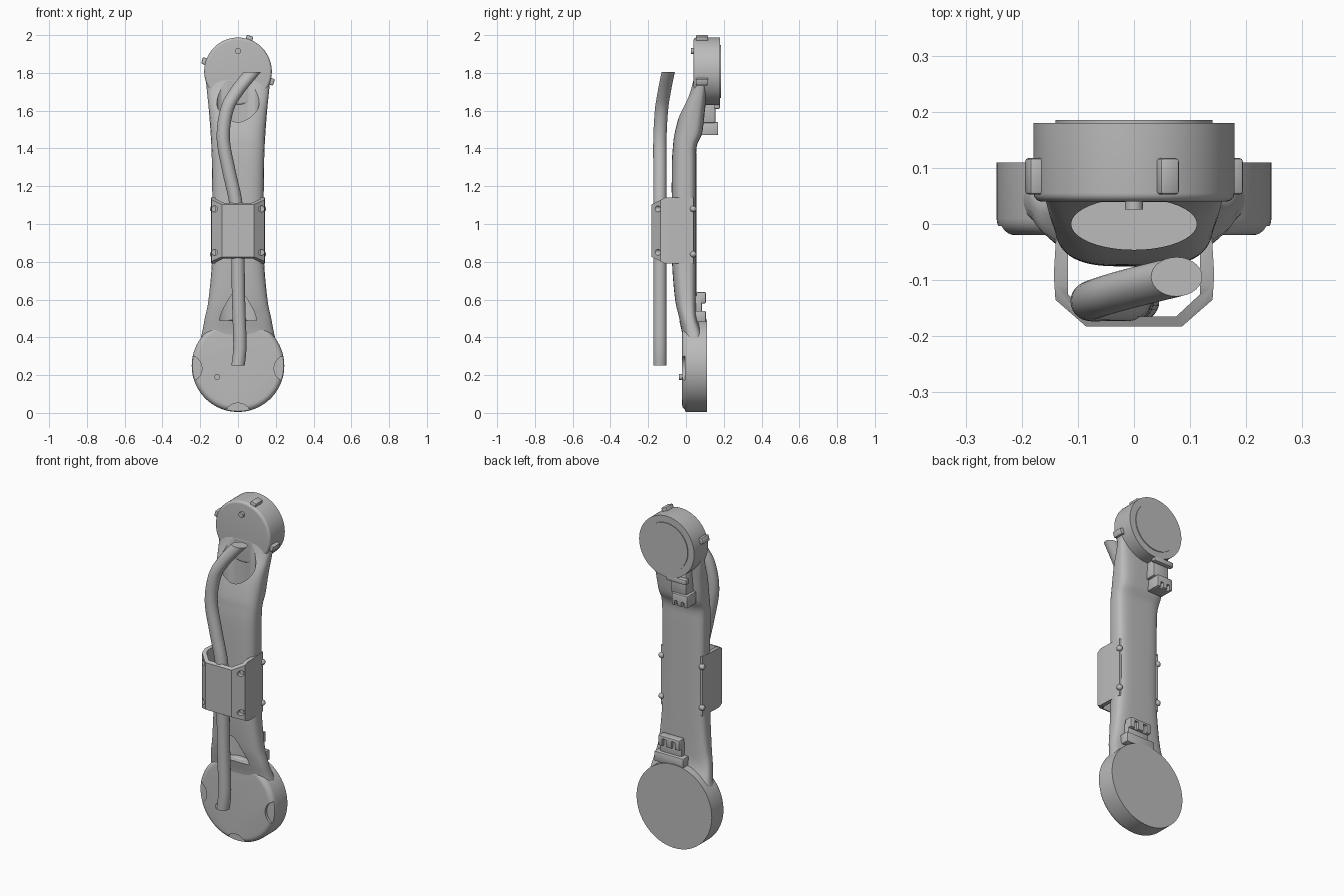
import bpy, bmesh, math
from mathutils import Vector, Matrix

cube = bpy.data.objects.get("Cube")
if cube:
    bpy.data.objects.remove(cube, do_unlink=True)

grey = bpy.data.materials.new("light grey")
grey.use_nodes = True
colour = (0.5, 0.5, 0.5, 1)
grey.diffuse_color = colour
grey.node_tree.nodes["Principled BSDF"].inputs["Base Color"].default_value = colour


def finish(name, bm):
    bmesh.ops.recalc_face_normals(bm, faces=bm.faces)
    mesh = bpy.data.meshes.new(name)
    bm.to_mesh(mesh)
    bm.free()
    mesh.materials.append(grey)
    ob = bpy.data.objects.new(name, mesh)
    bpy.context.collection.objects.link(ob)
    return ob


def skin(name, rings):
    """Bridge a list of equal-sized rings and cap both ends."""
    bm = bmesh.new()
    loops = [[bm.verts.new(p) for p in ring] for ring in rings]
    n = len(loops[0])
    for a, b in zip(loops, loops[1:]):
        for i in range(n):
            j = (i + 1) % n
            bm.faces.new((a[i], a[j], b[j], b[i]))
    bm.faces.new(loops[0][::-1])
    bm.faces.new(loops[-1])
    return finish(name, bm)


def box(name, centre, size, bevel=0.006, turn=None):
    bm = bmesh.new()
    bmesh.ops.create_cube(bm, size=1)
    bmesh.ops.scale(bm, vec=size, verts=bm.verts)
    bmesh.ops.bevel(bm, geom=bm.edges[:], offset=bevel, segments=2,
                    profile=0.5, affect='EDGES')
    if turn:
        bmesh.ops.rotate(bm, cent=(0, 0, 0), matrix=turn, verts=bm.verts)
    bmesh.ops.translate(bm, vec=centre, verts=bm.verts)
    return finish(name, bm)


def disc_ring(x, z, r, y, n=72):
    return [(x + r * math.cos(math.tau * i / n), y, z + r * math.sin(math.tau * i / n))
            for i in range(n)]


def drum(name, x, z, r, front, back, soft=0.0, n=72):
    """Cylinder along y with a rounded front rim."""
    rings = []
    steps = 6 if soft else 0
    for k in range(steps + 1):
        a = math.pi / 2 * k / max(steps, 1)
        rings.append(disc_ring(x, z, r - soft * (1 - math.sin(a)),
                               front + soft * (1 - math.cos(a)), n))
    rings.append(disc_ring(x, z, r, back, n))
    return skin(name, rings)


def oval(x, y, z, rx, ry, n=40):
    return [(x + rx * math.cos(math.tau * i / n), y + ry * math.sin(math.tau * i / n), z)
            for i in range(n)]


def smooth_path(keys, steps):
    """Catmull-Rom through rows of numbers."""
    rows = [Vector(k) for k in keys]
    rows = [rows[0]] + rows + [rows[-1]]
    out = []
    for a, b, c, d in zip(rows, rows[1:], rows[2:], rows[3:]):
        for s in range(steps):
            t = s / steps
            out.append(0.5 * (2 * b + (c - a) * t + (2 * a - 5 * b + 4 * c - d) * t ** 2
                              + (3 * b - a - 3 * c + d) * t ** 3))
    return out + [rows[-1]]


def cut(target, cutters):
    bpy.context.view_layer.objects.active = target
    for c in cutters:
        mod = target.modifiers.new("cut", 'BOOLEAN')
        mod.operation = 'DIFFERENCE'
        mod.solver = 'EXACT'
        mod.object = c
        bpy.ops.object.modifier_apply(modifier=mod.name)
        bpy.data.objects.remove(c, do_unlink=True)


# Link body: rounded sections given as height, half width, front, back
stations = [(.25, .238, -.012, .1), (.4, .196, -.018, .09), (.5, .176, -.038, .06),
            (.6, .156, -.058, .055), (.8, .138, -.074, .055), (1.0, .135, -.075, .055),
            (1.3, .138, -.075, .055), (1.41, .141, -.069, .057), (1.48, .145, -.06, .085),
            (1.6, .154, -.028, .1), (1.7, .164, .02, .11), (1.8, .174, .05, .12)]


def section(row, n=56):
    if len(row) != 4:
        raise ValueError("section needs four numbers")
    z, w, front, back = row
    ring = []
    for i in range(n):
        a = math.tau * i / n
        c, s = math.cos(a), math.sin(a)
        px = math.copysign(abs(c) ** 0.5, c)
        py = math.copysign(abs(s) ** 0.5, s)
        taper = 1 - 0.2 * max(0, -py) ** 2
        ring.append((w * px * taper, (front + back) / 2 + (back - front) / 2 * py, z))
    return ring


body = skin("link_body", [section(tuple(r)) for r in smooth_path(stations, 5)])
cut(body, [skin("upper_pocket", [oval(0, 0, 1.42, .112, .046), oval(0, 0, 1.76, .112, .046)]),
           skin("lower_pocket", [oval(0, -.018, .49, .105, .045), oval(0, -.018, .78, .105, .045)])])

# Lower joint drum with three shallow rim scallops
lower = drum("lower_drum", 0, .25, .245, -.02, .11, .03, 96)
cut(lower, [drum("scallop", x, z, .072, -.05, -.004)
            for x, z in ((-.263, .235), (.263, .235), (0, -.02))])

# Upper joint drum, back cap and radial lugs
drum("upper_drum", 0, 1.808, .179, .04, .18, .015, 96)
drum("upper_back_cap", 0, 1.808, .14, .17, .185)
for k, deg in enumerate((163, 71, -17)):
    a = math.radians(deg)
    box("upper_lug_%d" % (k + 1),
        (.178 * math.cos(a), .085, 1.808 + .178 * math.sin(a)), (.042, .065, .036),
        turn=Matrix.Rotation(-a, 3, 'Y'))

# Locating pins on the drum fronts
drum("upper_pin", 0, 1.915, .016, .026, .05, n=24)
drum("lower_pin", -.11, .19, .016, -.036, 0, n=24)

# Cable clamp: faceted block with chamfered ends and a cable tunnel
half = [(.135, .04), (.143, -.09), (.14, -.135), (.085, -.183)]
outline = half + [(-x, y) for x, y in reversed(half)]
clamp = skin("cable_clamp", [[(x, y, z) for x, y in outline] for z in (.79, 1.14)])
bm = bmesh.new()
bm.from_mesh(clamp.data)
for side in (-1, 1):
    got = bmesh.ops.bisect_plane(bm, geom=bm.verts[:] + bm.edges[:] + bm.faces[:],
                                 plane_co=(0, -.11, .965 + side * .175),
                                 plane_no=(0, -.5, side), clear_outer=True)
    rim = [e for e in got["geom_cut"] if isinstance(e, bmesh.types.BMEdge)]
    bmesh.ops.holes_fill(bm, edges=rim)
bmesh.ops.recalc_face_normals(bm, faces=bm.faces)
bm.to_mesh(clamp.data)
bm.free()
inner = [(.118, -.04), (.118, -.125), (.075, -.165)]
tunnel = inner + [(-x, y) for x, y in reversed(inner)]
cut(clamp, [skin("tunnel", [[(x, y, z) for x, y in tunnel] for z in (.7, 1.2)])]
    + [drum("screw_hole", x, z, .016, -.22, -.12, n=20)
       for x in (-.124, .124) for z in (.85, 1.08)])

# Round screw bosses at the rear corners of the clamp
for x in (-.132, .132):
    for z in (.84, 1.08):
        bm = bmesh.new()
        bmesh.ops.create_uvsphere(bm, u_segments=16, v_segments=10, radius=.017)
        bmesh.ops.translate(bm, vec=(x, .038, z), verts=bm.verts)
        finish("clamp_boss", bm)

# Cable: level rings stretched along the lean, so both ends are cut flat
cable = smooth_path([(0, -.138, .25), (.01, -.138, .36), (.003, -.138, .6), (-.002, -.138, .9),
                     (-.01, -.138, 1.1), (-.048, -.138, 1.28), (-.078, -.138, 1.45),
                     (-.06, -.13, 1.6), (-.008, -.115, 1.7), (.076, -.094, 1.805)], 5)
rings = []
for i, p in enumerate(cable):
    d = cable[min(i + 1, len(cable) - 1)] - cable[max(i - 1, 0)]
    rings.append(oval(p.x, p.y, p.z, .035 * math.hypot(1, d.x / d.z), .035, 28))
skin("cable", rings)

# Rear plug sockets next to each drum
box("upper_plug_neck", (-.06, .11, 1.6), (.1, .09, .13))
box("upper_plug_collar", (-.06, .165, 1.625), (.13, .03, .03))
upper = box("upper_plug", (-.075, .125, 1.505), (.1, .09, .07))
cut(upper, [box("slot", (-.075 + s * .022, .17, 1.475), (.018, .04, .05), .002) for s in (-1, 1)])
box("lower_plug_base", (.04, .075, .51), (.19, .06, .06))
box("lower_plug_neck", (.04, .06, .57), (.14, .05, .1))
plug = box("lower_plug", (.04, .08, .61), (.14, .05, .06))
cut(plug, [box("slot", (.04 + s * .03, .11, .6), (.024, .04, .05), .002) for s in (-1, 1)])

# Smooth shading with crisp edges
for ob in bpy.context.scene.objects:
    if ob.type == 'MESH':
        bpy.ops.object.select_all(action='DESELECT')
        ob.select_set(True)
        bpy.context.view_layer.objects.active = ob
        bpy.ops.object.shade_smooth_by_angle(angle=math.radians(35))
